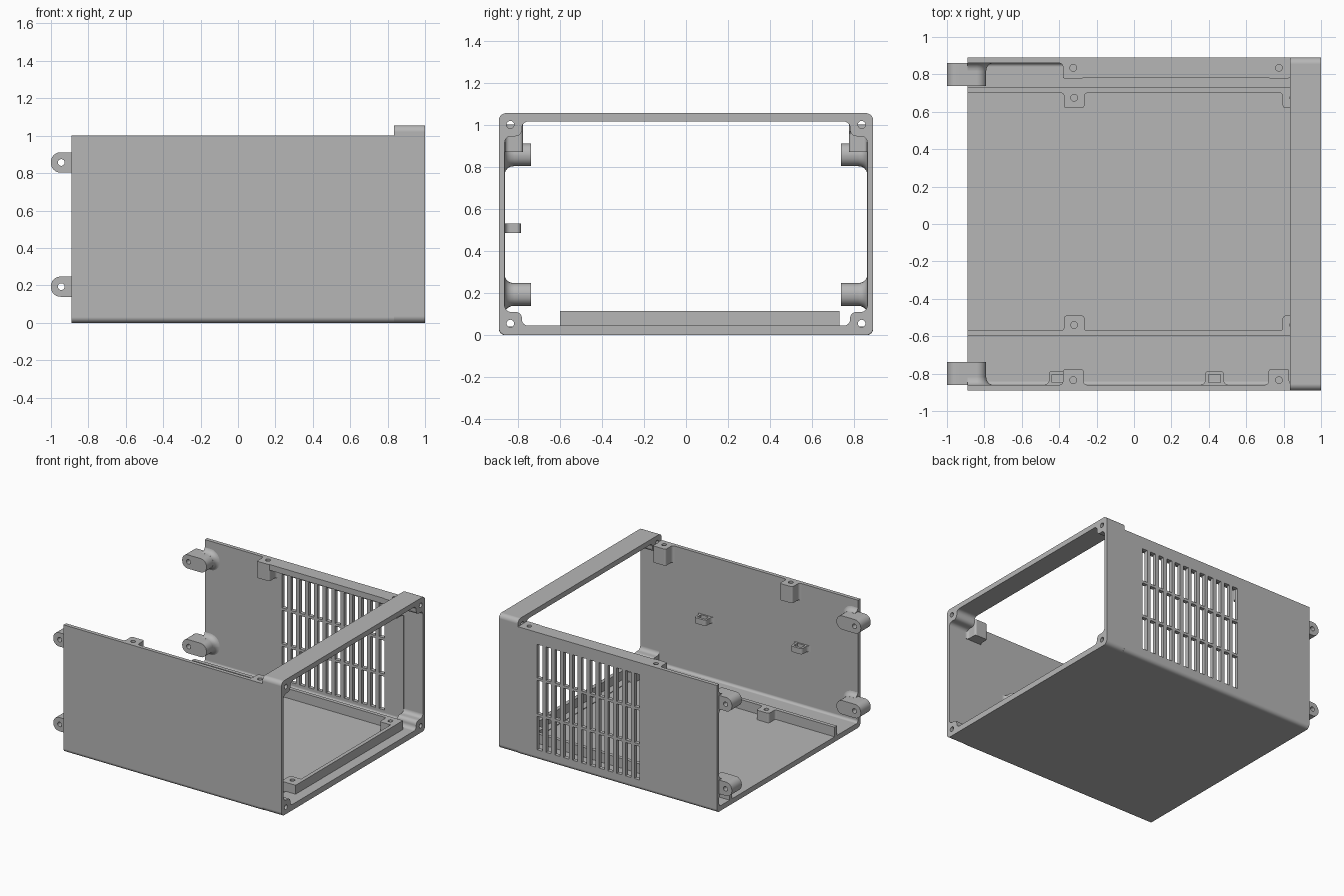
import bpy
import bmesh
import math

if "Cube" in bpy.data.objects:
    bpy.data.objects.remove(bpy.data.objects["Cube"], do_unlink=True)

grey = bpy.data.materials.new("light grey")
grey.use_nodes = True
COLOUR = (0.47, 0.47, 0.47, 1)
grey.diffuse_color = COLOUR
grey.node_tree.nodes["Principled BSDF"].inputs["Base Color"].default_value = COLOUR


# Helpers: outlines, solids and drilled parts
def rounded(corners, steps=6):
    """Closed outline from (u, v, radius) corners."""
    out = []
    for i, (u, v, r) in enumerate(corners):
        arc = [(u, v)]
        if r:
            ends = []
            for pu, pv, _ in (corners[i - 1], corners[(i + 1) % len(corners)]):
                k = r / math.hypot(pu - u, pv - v)
                ends.append((u + (pu - u) * k, v + (pv - v) * k))
            (au, av), (bu, bv) = ends
            mu, mv = au + bu - u, av + bv - v
            arc = []
            for s in range(steps + 1):
                c, d = (f(s / steps * math.pi / 2) for f in (math.cos, math.sin))
                arc.append((mu + (au - mu) * c + (bu - mu) * d,
                            mv + (av - mv) * c + (bv - mv) * d))
        for p in arc:
            if not out or math.dist(p, out[-1]) > 1e-4:
                out.append(p)
    return out


def rect(u0, u1, v0, v1, r=0):
    return rounded([(u0, v0, r), (u1, v0, r), (u1, v1, r), (u0, v1, r)])


def circle(u, v, r, n=24):
    return [(u + r * math.cos(2 * math.pi * i / n), v + r * math.sin(2 * math.pi * i / n))
            for i in range(n)]


def tab(c, half, base, tip, flare, r):
    """Tab outline growing from a wall, with filleted roots."""
    root = base - math.copysign(0.01, tip - base)
    e = half + flare
    return rounded([(c - e, root, 0), (c - e, base, 0), (c - half, base, flare),
                    (c - half, tip, r), (c + half, tip, r), (c + half, base, flare),
                    (c + e, base, 0), (c + e, root, 0)])


def ring(outline, axis, d):
    place = {"x": lambda u, v: (d, u, v), "y": lambda u, v: (u, d, v),
             "z": lambda u, v: (u, v, d)}[axis]
    return [place(u, v) for u, v in outline]


def prism(outline, axis, a, b):
    return [ring(outline, axis, a), ring(outline, axis, b)]


def make(name, solids):
    bm = bmesh.new()
    for rings in solids:
        rows = [[bm.verts.new(p) for p in r] for r in rings]
        n = len(rows[0])
        for lo, hi in zip(rows, rows[1:]):
            for i in range(n):
                j = (i + 1) % n
                bm.faces.new((lo[i], lo[j], hi[j], hi[i]))
        bm.faces.new(rows[0][::-1])
        bm.faces.new(rows[-1])
    bmesh.ops.recalc_face_normals(bm, faces=bm.faces)
    mesh = bpy.data.meshes.new(name)
    bm.to_mesh(mesh)
    bm.free()
    mesh.materials.append(grey)
    obj = bpy.data.objects.new(name, mesh)
    bpy.context.collection.objects.link(obj)
    return obj


def part(name, solids, cuts=()):
    obj = make(name, solids)
    bpy.ops.object.select_all(action="DESELECT")
    bpy.context.view_layer.objects.active = obj
    obj.select_set(True)
    if cuts:
        cutter = make(name + "_cutter", cuts)
        cutter.hide_render = True
        mod = obj.modifiers.new("cut", "BOOLEAN")
        mod.operation, mod.solver, mod.object = "DIFFERENCE", "EXACT", cutter
        bpy.ops.object.modifier_apply(modifier="cut")
        bpy.data.objects.remove(cutter, do_unlink=True)
    bpy.ops.object.shade_smooth_by_angle(angle=math.radians(30))
    obj.modifiers.new("normals", "WEIGHTED_NORMAL").keep_sharp = True
    return obj


X0, X1, W, IN, FLOOR = -0.89, 0.835, 0.89, 0.86, 0.04
HOLE = 0.018

# Floor and side walls, with a vent grid through the back wall
channel = rounded([(-W, 1, 0), (-W, 0, 0.03), (W, 0, 0.03), (W, 1, 0),
                   (IN, 1, 0), (IN, FLOOR, 0.02), (-IN, FLOOR, 0.02), (-IN, 1, 0)])
vents = []
for col in range(12):
    x = -0.198 + col * 0.0767
    for row in range(3):
        z = 0.08 + row * 0.282
        vents.append(prism(rect(x - 0.023, x + 0.023, z, z + 0.262), "y", 0.84, 0.91))
part("shell", [prism(channel, "x", X0, X1)], vents)

# End frame with a thickened screw boss in each corner
s, w, lo, hi, r = 0.78, 0.862, 0.045, 1.015, 0.03
opening = rounded([(-s, lo, r), (s, lo, r), (s, 0.11, r), (w, 0.11, r),
                   (w, 0.945, r), (s, 0.945, r), (s, hi, r), (-s, hi, r),
                   (-s, 0.945, r), (-w, 0.945, r), (-w, 0.11, r), (-s, 0.11, r)])
frame_cuts = [prism(opening, "x", 0.8, 1.1)]
for y in (-0.835, 0.835):
    for z in (0.055, 1.0):
        frame_cuts.append(prism(circle(y, z, HOLE), "x", 0.8, 1.1))
part("end_frame", [prism(rect(-W, W, 0, 1.055, 0.035), "x", X1, 1)], frame_cuts)

# Screw bosses along the wall tops
for side, label in ((-1, "front"), (1, "back")):
    for x, end in ((-0.325, "left"), (0.775, "right")):
        part(f"{label}_wall_boss_{end}",
             [prism(tab(x, 0.055, side * IN, side * 0.775, 0.02, 0.015), "z", 0.87, 1)],
             [prism(circle(x, side * 0.835, HOLE), "z", 0.89, 1.1)])

# Stiffening ledge on the vented wall
part("back_wall_ledge", [prism(rect(-0.38, X1, 0.78, 0.87), "z", 0.955, 1)],
     [prism(circle(x, 0.835, HOLE), "z", 0.9, 1.1) for x in (-0.325, 0.775)])

# Mounting lugs, blended into the walls
for side, label in ((-1, "front"), (1, "back")):
    for z, level in ((0.193, "lower"), (0.857, "upper")):
        lug = prism(rect(-1, -0.79, z - 0.054, z + 0.054, 0.05), "y", side * 0.737, side * IN)
        part(f"{label}_{level}_lug", [lug],
             [prism(circle(-0.945, z, HOLE), "y", side * 0.7, side * 0.9)])
        skirt = []
        for i in range(7):
            a = i / 6 * math.pi / 2
            f = 0.04 * (1 - math.sin(a)) + 0.0005
            flare = rect(-1 - f, -0.79 + f, z - 0.054 - f, z + 0.054 + f, 0.05 + f)
            flare = [(max(u, X0), v) for u, v in flare]
            skirt.append(ring(flare, "y", side * (IN + 0.002 - 0.042 * (1 - math.cos(a)))))
        part(f"{label}_{level}_lug_fillet", [skirt])

# Cable clips on the front wall
for x, end in ((-0.405, "left"), (0.43, "right")):
    part(f"cable_clip_{end}",
         [prism(tab(x, 0.05, -IN, -0.785, 0.025, 0.02), "z", 0.485, 0.53)],
         [prism(rect(x - 0.033, x + 0.033, -0.848, -0.805), "z", 0.4, 0.6)])

# Raised tray rim on the floor, open at the lug end
TOP = 0.115
rim = rounded([(X0, -0.6, 0), (0.92, -0.6, 0), (0.92, 0.73, 0), (X0, 0.73, 0),
               (X0, 0.7, 0), (0.89, 0.7, 0), (0.89, -0.57, 0), (X0, -0.57, 0)])
part("tray_rim", [prism(rim, "z", 0.03, TOP)])

# Tray screw bosses
for base, tip, hole, label in ((-0.57, -0.49, -0.54, "front"), (0.7, 0.62, 0.675, "back")):
    for x, end in ((-0.32, "left"), (0.85, "right")):
        part(f"tray_boss_{label}_{end}",
             [prism(tab(x, 0.055, base, tip, 0.015, 0.015), "z", 0.03, TOP)],
             [prism(circle(x, hole, HOLE), "z", 0.06, 0.2)])
